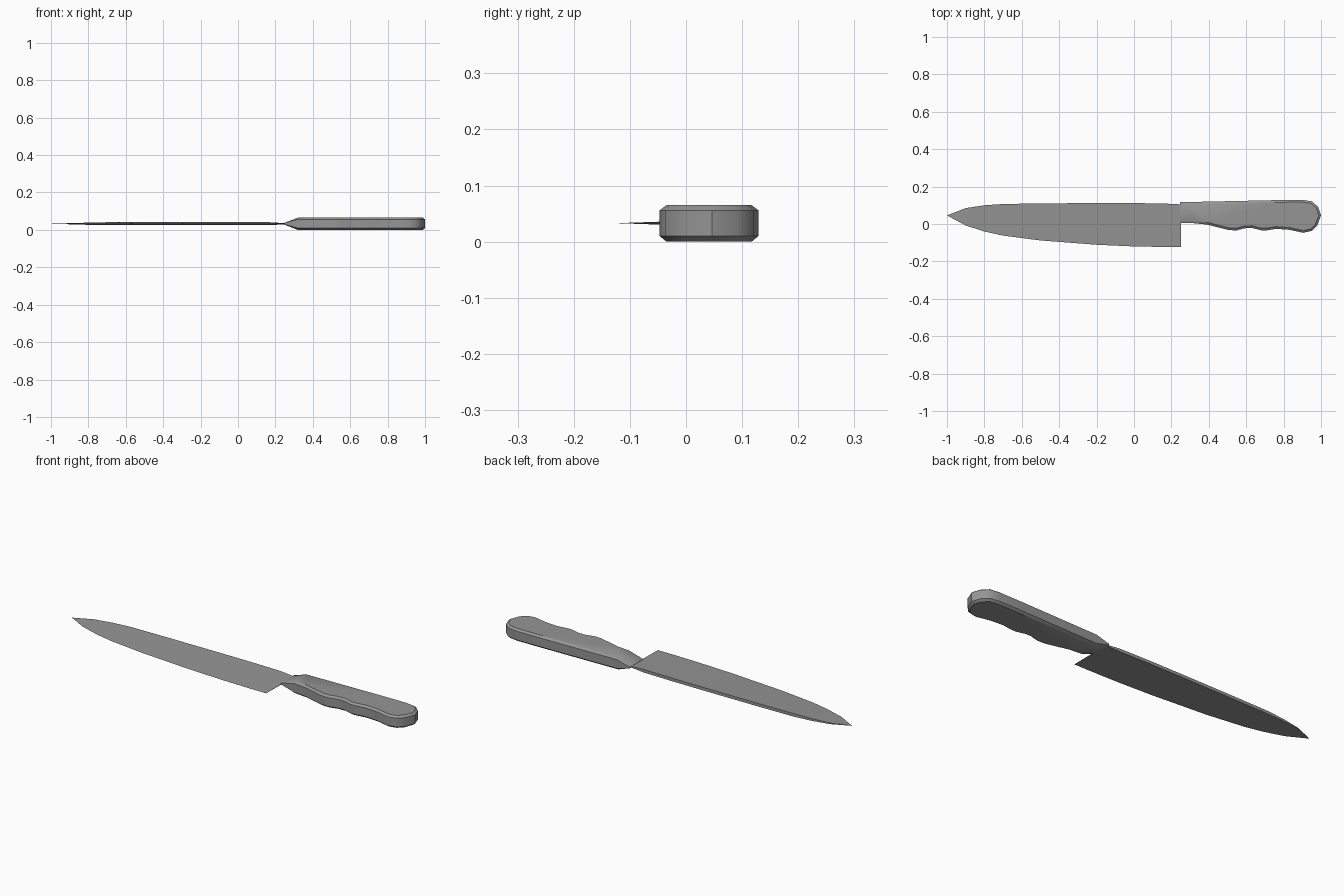
import bpy, bmesh
from mathutils import Vector

cube = bpy.data.objects.get("Cube")
if cube:
    bpy.data.objects.remove(cube)

MID = 0.033  # height of the knife's centre plane

steel = bpy.data.materials.new("plain_grey")
steel.use_nodes = True
grey = (0.3, 0.3, 0.3, 1)
steel.diffuse_color = grey
steel.node_tree.nodes["Principled BSDF"].inputs["Base Color"].default_value = grey


def finish(bm, name, angle):
    bmesh.ops.recalc_face_normals(bm, faces=bm.faces)
    mesh = bpy.data.meshes.new(name)
    bm.to_mesh(mesh)
    bm.free()
    mesh.materials.append(steel)
    obj = bpy.data.objects.new(name, mesh)
    bpy.context.collection.objects.link(obj)
    bpy.ops.object.select_all(action='DESELECT')
    obj.select_set(True)
    bpy.context.view_layer.objects.active = obj
    bpy.ops.object.shade_smooth_by_angle(angle=angle)


# Blade: wedge sections (x, spine y, edge y, half thickness at the spine)
sections = [(-0.9, 0.085, -0.008, 0.003), (-0.8, 0.1, -0.04, 0.006),
            (-0.7, 0.107, -0.062, 0.008), (-0.5, 0.11, -0.088, 0.008),
            (-0.2, 0.112, -0.111, 0.008), (0, 0.112, -0.12, 0.008),
            (0.17, 0.109, -0.123, 0.008), (0.25, 0.105, -0.123, 0.003)]
bm = bmesh.new()
tip = bm.verts.new((-1, 0.046, MID))
rings = [[bm.verts.new((x, spine, MID + t)), bm.verts.new((x, edge, MID)),
          bm.verts.new((x, spine, MID - t))] for x, spine, edge, t in sections]
for i in range(3):
    j = (i + 1) % 3
    bm.faces.new((tip, rings[0][i], rings[0][j]))
    for a, b in zip(rings, rings[1:]):
        bm.faces.new((a[i], b[i], b[j], a[j]))
bm.faces.new(rings[-1])
finish(bm, "blade", 0.35)

# Handle: outline anticlockwise from the lower front corner, with finger grooves
outline = [(0.245, 0.006), (0.32, 0.004), (0.39, -0.003), (0.46, -0.021),
           (0.51, -0.033), (0.55, -0.034), (0.59, -0.023), (0.63, -0.021),
           (0.68, -0.034), (0.71, -0.034), (0.76, -0.026), (0.83, -0.031),
           (0.905, -0.047), (0.95, -0.037), (0.98, -0.007), (1.0, 0.046),
           (0.985, 0.091), (0.952, 0.121), (0.9, 0.129), (0.78, 0.128),
           (0.32, 0.118), (0.245, 0.117)]
pts = [Vector(p) for p in outline]
n = len(pts)


def inset(i, d):
    """Move an outline point inwards; front corners keep their x."""
    if i in (0, n - 1):
        return pts[i] + Vector((0, d if i == 0 else -d))
    a = (pts[i] - pts[i - 1]).normalized()
    b = (pts[(i + 1) % n] - pts[i]).normalized()
    t = (a + b).normalized()
    return pts[i] + Vector((-t.y, t.x)) * d


bm = bmesh.new()
rings = []
for d, z in ((0.012, -MID), (0, -0.023), (0, 0.023), (0.012, 0.032)):
    ring = []
    for i in range(n):
        p = inset(i, d)
        thin = 0.12 if i in (0, n - 1) else 1
        ring.append(bm.verts.new((p.x, p.y, MID + z * thin)))
    rings.append(ring)
for low, high in zip(rings, rings[1:]):
    for i in range(n):
        j = (i + 1) % n
        bm.faces.new((low[i], low[j], high[j], high[i]))
# Caps: sloping front ramp and flat grip on each side
for ring in (rings[0], rings[-1]):
    bm.faces.new((ring[0], ring[1], ring[-2], ring[-1]))
    bm.faces.new(ring[1:-1])
finish(bm, "handle", 0.6)
